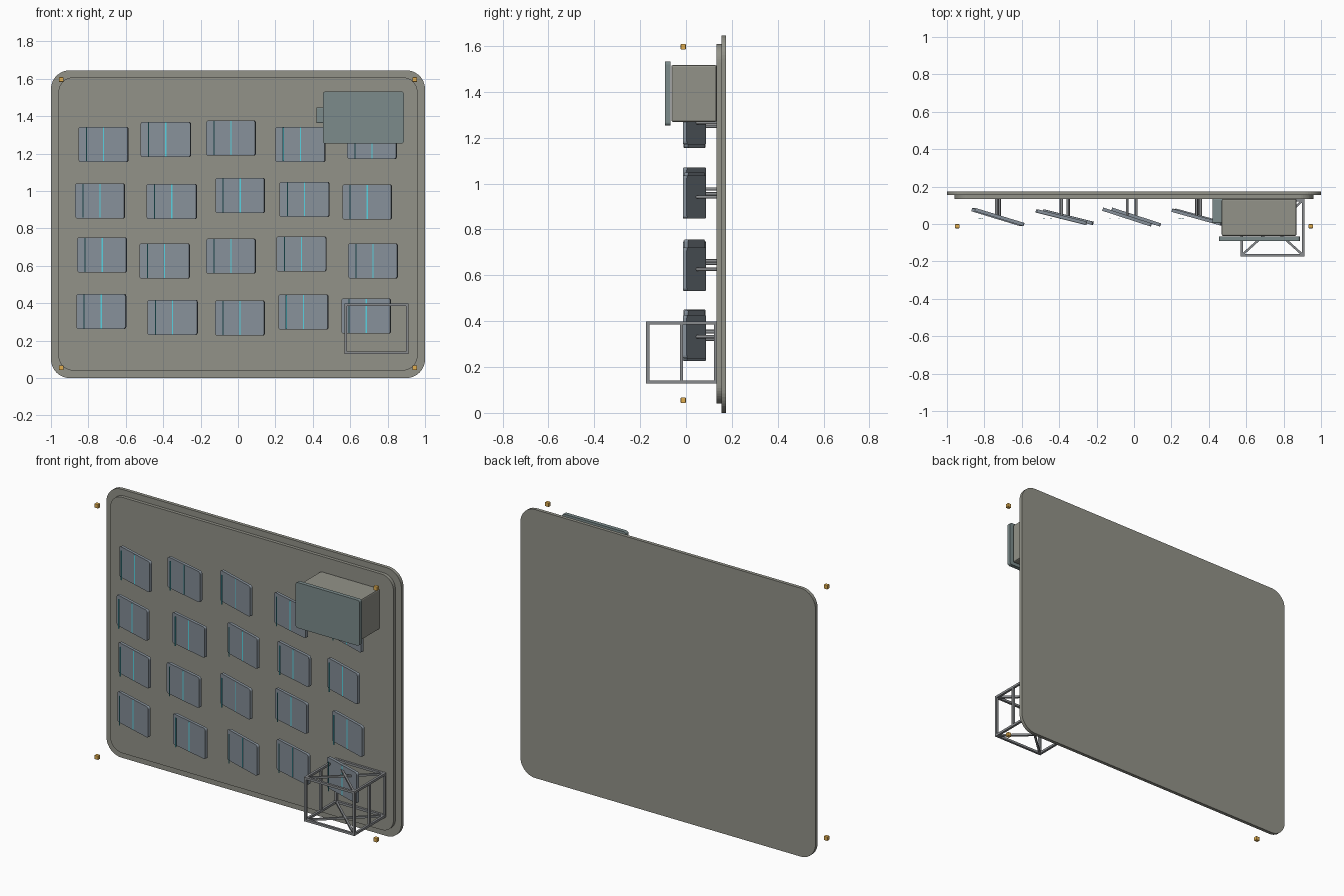
import bpy, bmesh, math
from mathutils import Vector, Matrix

if "Cube" in bpy.data.objects:
    bpy.data.objects.remove(bpy.data.objects["Cube"])


def material(name, rgb):
    m = bpy.data.materials.new(name)
    m.diffuse_color = (*rgb, 1)
    m.use_nodes = True
    m.node_tree.nodes["Principled BSDF"].inputs["Base Color"].default_value = m.diffuse_color
    return m


STONE = material("warm_grey", (0.29, 0.29, 0.25))
SLATE = material("slate_blue", (0.24, 0.28, 0.32))
GLASS = material("green_grey", (0.20, 0.26, 0.26))
STEEL = material("steel_grey", (0.25, 0.26, 0.27))
CYAN = material("cyan", (0.1, 0.65, 0.75))
AMBER = material("amber", (0.75, 0.42, 0.08))


def finish(name, bm, mat):
    me = bpy.data.meshes.new(name)
    bm.to_mesh(me)
    bm.free()
    ob = bpy.data.objects.new(name, me)
    bpy.context.collection.objects.link(ob)
    me.materials.append(mat)
    return ob


def box(name, x, y, z, mat, corner=0.0, seg=4, soft=0.0, turn=0.0):
    """Box from (min, max) spans; corner rounds the outline seen from the front, soft bevels every edge."""
    lo, hi = Vector((x[0], y[0], z[0])), Vector((x[1], y[1], z[1]))
    size, mid = hi - lo, (lo + hi) / 2
    bm = bmesh.new()
    bmesh.ops.create_cube(bm, size=1, matrix=Matrix.Diagonal((*size, 1)))
    if corner:
        edges = [e for e in bm.edges
                 if abs((e.verts[0].co - e.verts[1].co).y) > size.y / 2]
        bmesh.ops.bevel(bm, geom=edges, offset=corner, segments=seg,
                        profile=0.5, affect='EDGES')
    if soft:
        bmesh.ops.bevel(bm, geom=bm.edges[:], offset=soft, segments=2,
                        profile=0.5, affect='EDGES')
    ob = finish(name, bm, mat)
    ob.location = mid
    ob.rotation_euler.z = turn
    return ob


def bar(bm, a, b, t):
    """Square bar between two points, added to bm."""
    a, b = Vector(a), Vector(b)
    d = b - a
    rot = d.to_track_quat('Z', 'Y').to_matrix().to_4x4()
    bmesh.ops.create_cube(bm, size=1, matrix=Matrix.Translation((a + b) / 2)
                          @ rot @ Matrix.Diagonal((t, t, d.length, 1)))


# Wall board: backing plate and raised inner plate
box("backing_plate", (-1, 1), (0.154, 0.175), (0, 1.645), STONE, 0.10, 10)
box("inner_plate", (-0.96, 0.96), (0.134, 0.154), (0.04, 1.608), STONE, 0.08, 10)

# Small corner markers
for sx in (-0.945, 0.945):
    for z in (0.055, 1.596):
        box("corner_marker", (sx - 0.0125, sx + 0.0125), (-0.023, -0.001),
            (z - 0.0125, z + 0.0125), AMBER, soft=0.003)

# Tilted cards: centre (x, z) per row, tilt per column
rows = [
    [(-0.719, 1.249), (-0.386, 1.275), (-0.037, 1.283), (0.334, 1.249), (0.717, 1.265)],
    [(-0.737, 0.947), (-0.354, 0.944), (0.012, 0.976), (0.356, 0.955), (0.691, 0.941)],
    [(-0.726, 0.658), (-0.392, 0.626), (-0.037, 0.652), (0.340, 0.663), (0.722, 0.626)],
    [(-0.731, 0.356), (-0.350, 0.324), (0.011, 0.321), (0.350, 0.353), (0.686, 0.332)],
]
tilts = [17, 14, 18, 15.5, 18]
CARD_Y = 0.037
for row in rows:
    for (x, z), tilt in zip(row, tilts):
        box("card", (x - 0.137, x + 0.137), (CARD_Y - 0.009, CARD_Y + 0.009),
            (z - 0.094, z + 0.094), SLATE, 0.012, 3, turn=-math.radians(tilt))
        # Thin light strips in front of the card
        for dx in (-0.092, 0.0):
            box("light_strip", (x + dx - 0.003, x + dx + 0.003), (0.026, 0.030),
                (z - 0.090, z + 0.090), CYAN)
        # Stand-off rod back to the board
        bm = bmesh.new()
        bmesh.ops.create_cone(bm, cap_ends=True, segments=12, radius1=0.007,
                              radius2=0.007, depth=0.097,
                              matrix=Matrix.Translation((x, 0.0885, z))
                              @ Matrix.Rotation(math.pi / 2, 4, 'X'))
        rod = finish("standoff_rod", bm, STEEL)
        for p in rod.data.polygons:
            p.use_smooth = len(p.vertices) == 4
        rod.data.set_sharp_from_angle(angle=math.radians(40))

# Cabinet at upper right, with front cover and side block
box("cabinet_body", (0.469, 0.869), (-0.064, 0.134), (1.268, 1.517), STONE, soft=0.008)
box("cabinet_cover", (0.454, 0.887), (-0.091, -0.067), (1.253, 1.532), GLASS, 0.014, 4)
box("cabinet_side_block", (0.419, 0.480), (0.005, 0.134), (1.363, 1.447), GLASS, soft=0.005)

# Open wire cage at lower right
T = 0.014
X0, X1, Y0, Y1, Z0, Z1 = 0.576, 0.904, -0.167, 0.128, 0.135, 0.392
h = T / 2
bm = bmesh.new()
for z in (Z0, Z1):
    for y in (Y0, Y1):
        bar(bm, (X0 - h, y, z), (X1 + h, y, z), T)
    for x in (X0, X1):
        bar(bm, (x, Y0, z), (x, Y1, z), T)
    bar(bm, (X0, Y0, z), (X1, Y1, z), T * 0.85)
    bar(bm, (X1, Y0, z), (X0, Y1, z), T * 0.85)
for x in (X0, X1):
    for y in (Y0, (Y0 + Y1) / 2, Y1):
        bar(bm, (x, y, Z0), (x, y, Z1), T)
finish("wire_cage", bm, STEEL)
